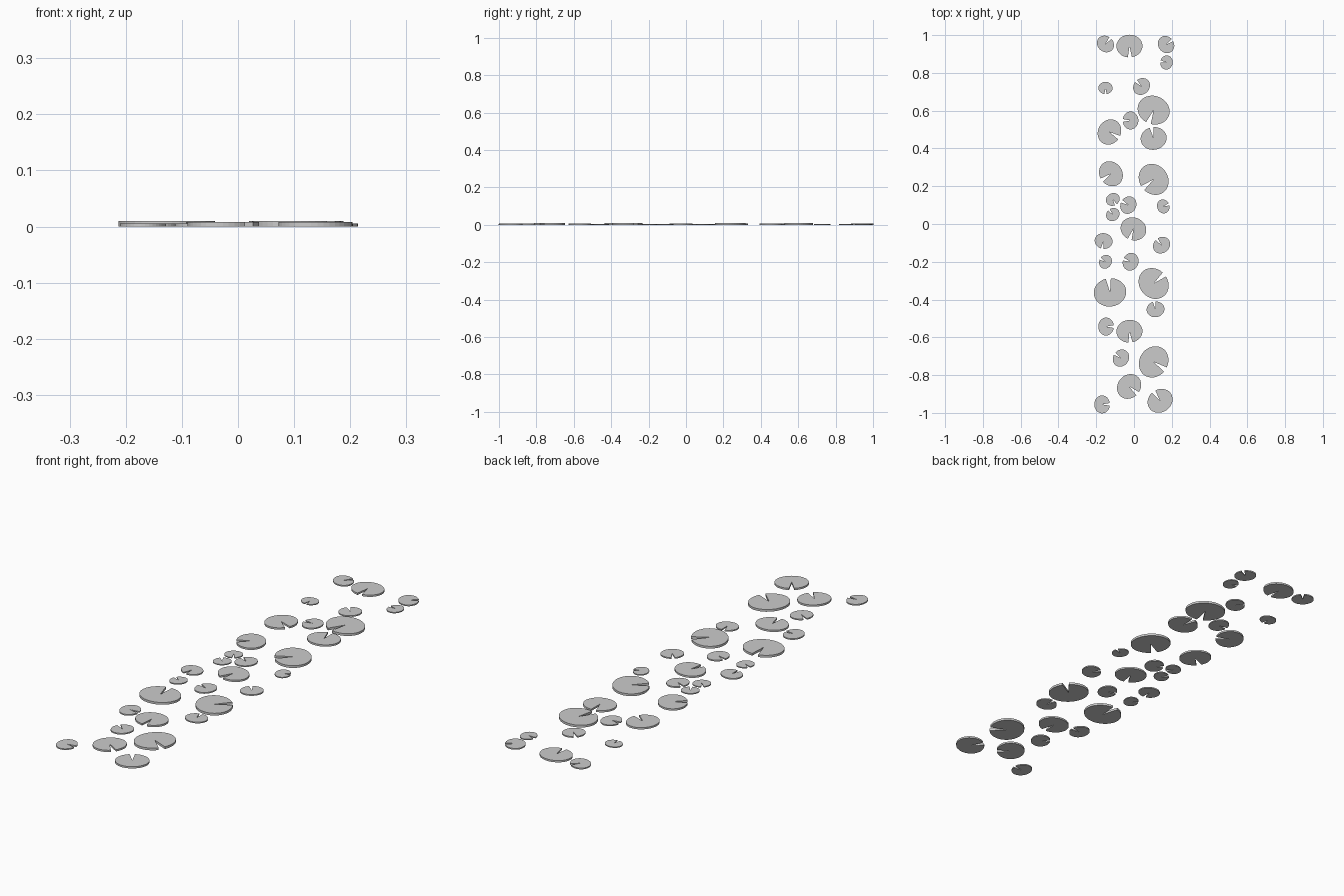
import bpy, bmesh
from math import sin, cos, radians, pi

if "Cube" in bpy.data.objects:
    bpy.data.objects.remove(bpy.data.objects["Cube"])

# One pad outline: a squashed round leaf with a narrow notch facing local +x
def outline():
    pts = [(0.0, 0.0)]
    n, gap = 36, radians(9)
    for i in range(n + 1):
        a = gap + (2 * pi - 2 * gap) * i / n
        pts.append((0.87 * cos(a) , sin(a)))
    return pts

def make_pad(name, x, y, r, deg):
    a = radians(deg)
    h = r * 0.116
    bm = bmesh.new()
    low = []
    top = []
    for u, v in outline():
        px = x + r * (u * cos(a) - v * sin(a))
        py = y + r * (u * sin(a) + v * cos(a))
        low.append(bm.verts.new((px, py, 0)))
        top.append(bm.verts.new((px, py, h)))
    n = len(low)
    bm.faces.new(top)
    bm.faces.new(low[::-1])
    for i in range(n):
        j = (i + 1) % n
        bm.faces.new((low[i], low[j], top[j], top[i]))
    bmesh.ops.triangulate(bm, faces=[f for f in bm.faces if len(f.verts) > 4])
    me = bpy.data.meshes.new(name)
    bm.to_mesh(me)
    bm.free()
    bpy.context.collection.objects.link(bpy.data.objects.new(name, me))

# Pads by size: x, y, notch direction in degrees
large = [(.104, .603, 248), (.104, .236, 218), (-.127, -.362, 97),
         (.104, -.315, 40), (.104, -.730, -33)]
medium = [(-.024, .942, 272), (-.130, .487, -30), (.104, .453, 100),
          (-.122, .266, 215), (-.003, -.026, 250), (-.024, -.568, 275),
          (-.026, -.860, -40), (.138, -.936, 125)]
small = [(-.151, .953, 50), (.170, .950, 35), (.040, .728, 135),
         (-.018, .548, 180), (-.030, .100, 150), (-.161, -.090, 260),
         (.146, -.112, 130), (-.018, -.200, 160), (.114, -.452, 100),
         (-.148, -.543, 0), (-.069, -.710, 145), (-.169, -.955, 0)]
tiny = [(.172, .855, 170), (-.151, .720, 270), (-.112, .130, -60),
        (-.112, .050, 130), (.155, .093, 20), (-.151, -.200, 150)]

for size, r, group in (("large", .086, large), ("medium", .069, medium),
                       ("small", .0475, small), ("tiny", .0375, tiny)):
    for i, (x, y, d) in enumerate(group):
        make_pad(f"{size}_lily_pad_{i + 1}", x, y, r, d)
